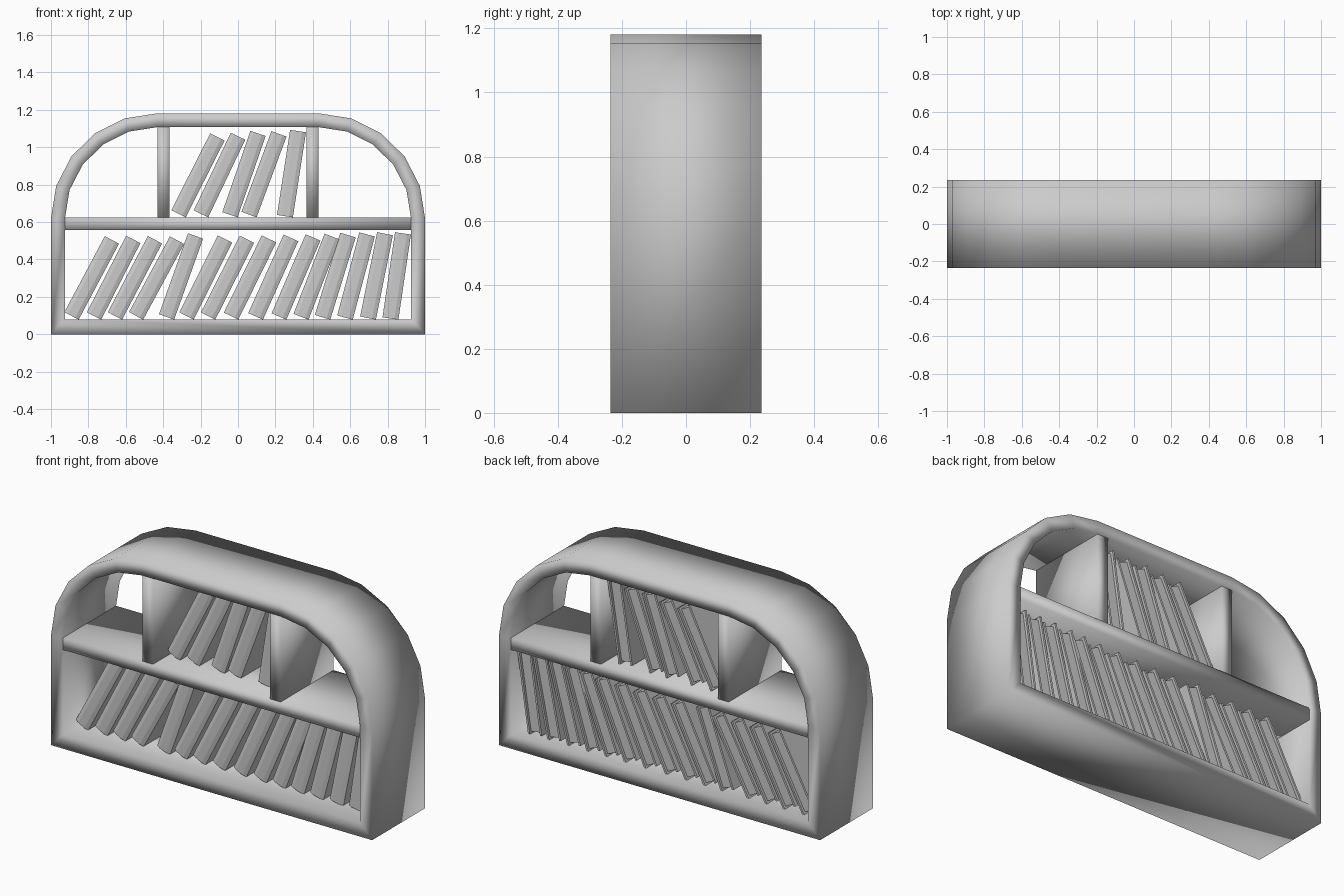
import bpy, bmesh
from math import sin, cos, asin, pi
from mathutils import Matrix

if "Cube" in bpy.data.objects:
    bpy.data.objects.remove(bpy.data.objects["Cube"])

DEPTH = 0.235  # half depth of the case


def finish(bm, name, smooth=False):
    bmesh.ops.recalc_face_normals(bm, faces=bm.faces)
    me = bpy.data.meshes.new(name)
    bm.to_mesh(me)
    bm.free()
    for p in me.polygons:
        p.use_smooth = smooth
    ob = bpy.data.objects.new(name, me)
    bpy.context.collection.objects.link(ob)
    return ob


def add_box(bm, x0, x1, y0, y1, z0, z1):
    m = Matrix.Translation(((x0 + x1) / 2, (y0 + y1) / 2, (z0 + z1) / 2))
    m = m @ Matrix.Diagonal((x1 - x0, y1 - y0, z1 - z0, 1))
    bmesh.ops.create_cube(bm, size=1, matrix=m)


def arch(half_w, bottom, radius, cx=0.43, cz=0.62, steps=5):
    """Closed outline: upright sides, quarter-round shoulders, flat top."""
    right = [(half_w, bottom)]
    right += [(cx + radius * cos(i * pi / 2 / steps), cz + radius * 0.985 * sin(i * pi / 2 / steps))
              for i in range(steps + 1)]
    return right + [(-x, z) for x, z in reversed(right)]


# Outer frame: ring between two arched outlines
bm = bmesh.new()
rings = [[bm.verts.new((x, y, z)) for x, z in pts]
         for pts, y in ((arch(1, 0, 0.57), -DEPTH), (arch(1, 0, 0.57), DEPTH),
                        (arch(0.925, 0.08, 0.495), DEPTH), (arch(0.925, 0.08, 0.495), -DEPTH))]
n = len(rings[0])
for k in range(4):
    a, b = rings[k], rings[(k + 1) % 4]
    for i in range(n):
        j = (i + 1) % n
        bm.faces.new((a[i], a[j], b[j], b[i]))
frame = finish(bm, "arched_frame", True)

# Middle shelf and the two uprights
bm = bmesh.new()
add_box(bm, -0.925, 0.925, -DEPTH, DEPTH, 0.557, 0.625)
finish(bm, "middle_shelf", True)
for side, label in ((-1, "left"), (1, "right")):
    bm = bmesh.new()
    xs = sorted((side * 0.365, side * 0.43))
    add_box(bm, xs[0], xs[1], -DEPTH, DEPTH, 0.625, 1.108)
    finish(bm, label + "_divider", True)

# Books: a folded cover with a slightly round spine, and a recessed page block
LENGTH, HALF, T = 0.46, 0.043, 0.011
FRONT, BACK = -0.115, 0.18


def book(name, x_bottom, x_top, shelf_z):
    lean = asin((x_top - x_bottom) / LENGTH)
    m = Matrix.Translation((x_bottom, 0, shelf_z + HALF * sin(lean))) @ Matrix.Rotation(lean, 4, 'Y')
    profile = [(-HALF, BACK), (-HALF, FRONT), (-HALF / 2, FRONT - 0.008), (HALF / 2, FRONT - 0.008),
               (HALF, FRONT), (HALF, BACK), (HALF - T, BACK), (HALF - T, FRONT + T),
               (T - HALF, FRONT + T), (T - HALF, BACK)]
    bm = bmesh.new()
    face = bm.faces.new([bm.verts.new((x, y, 0)) for x, y in profile])
    ext = bmesh.ops.extrude_face_region(bm, geom=[face], use_keep_orig=True)
    top = [v for v in ext["geom"] if isinstance(v, bmesh.types.BMVert)]
    bmesh.ops.translate(bm, verts=top, vec=(0, 0, LENGTH))
    add_box(bm, T - HALF, HALF - T, FRONT + T, BACK - 0.015, 0.012, LENGTH - 0.012)
    finish(bm, name).matrix_world = m


lower = [(-.89, -.674), (-.77, -.56), (-.658, -.444), (-.545, -.326), (-.382, -.227),
         (-.275, -.07), (-.16, .048), (-.037, .166), (.094, .283), (.219, .401),
         (.337, .503), (.452, .588), (.572, .69), (.695, .786), (.815, .882)]
upper = [(-.318, -.11), (-.198, 0), (-.043, .107), (.059, .219), (.251, .321)]
for row, label, z in ((lower, "lower", 0.078), (upper, "upper", 0.625)):
    for i, (xb, xt) in enumerate(row):
        book(f"{label}_book_{i + 1}", xb, xt, z)
